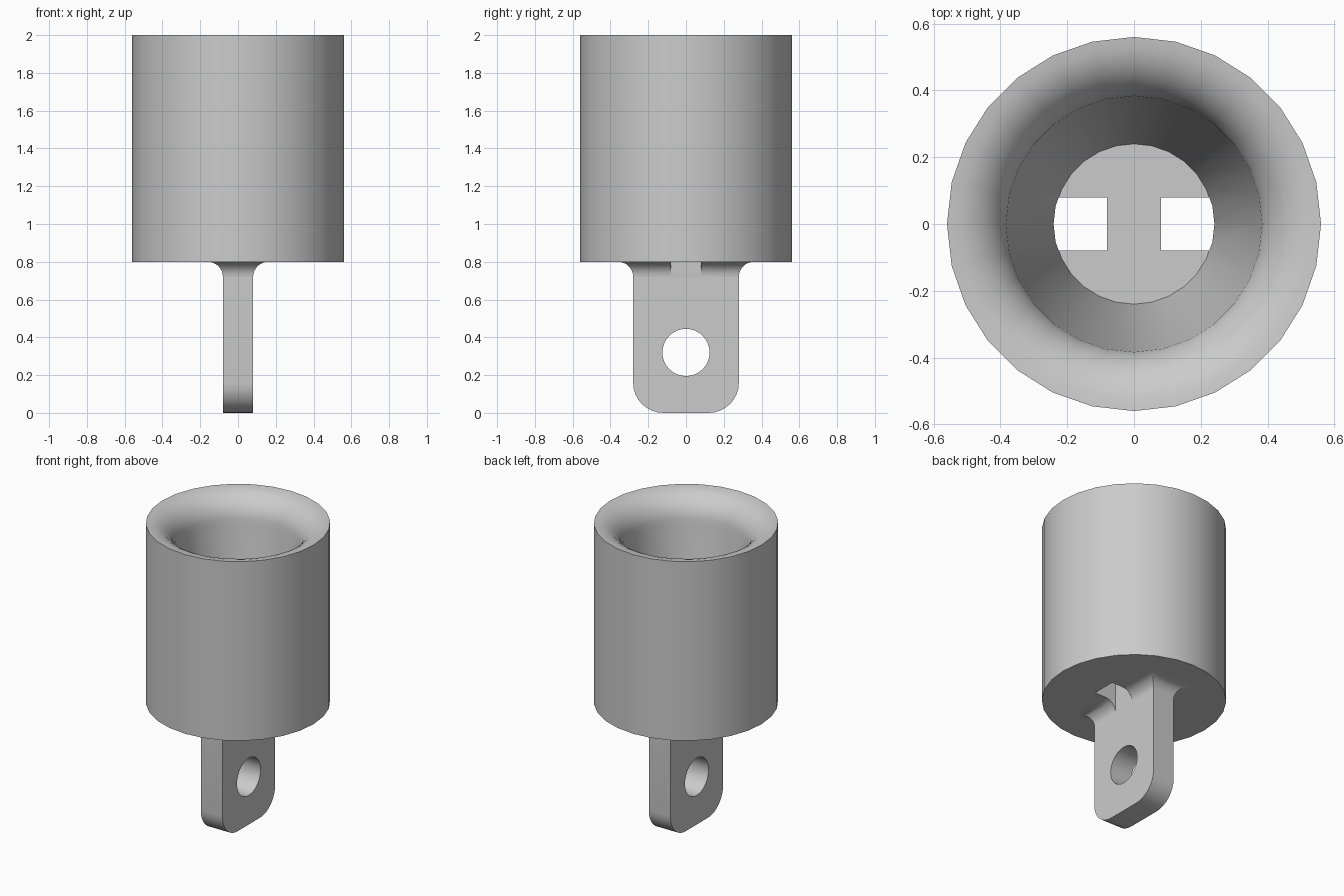
import bpy, bmesh
from math import pi, sin, cos, sqrt, radians
from mathutils import Matrix

cube = bpy.data.objects.get("Cube")
if cube:
    bpy.data.objects.remove(cube, do_unlink=True)

SIDES = 28
R_OUT, R_BORE, R_FLOOR = 0.56, 0.38, 0.24
TOP, BASE, FLOOR = 2.0, 0.8, 0.96
TAB_X, TAB_Y, FILLET = 0.08, 0.28, 0.08

grey = bpy.data.materials.new("plain grey")
grey.use_nodes = True
colour = (0.6, 0.6, 0.6, 1)
grey.diffuse_color = colour
grey.node_tree.nodes["Principled BSDF"].inputs["Base Color"].default_value = colour


def finish(bm, name):
    bmesh.ops.recalc_face_normals(bm, faces=bm.faces)
    mesh = bpy.data.meshes.new(name)
    bm.to_mesh(mesh)
    bm.free()
    mesh.materials.append(grey)
    obj = bpy.data.objects.new(name, mesh)
    bpy.context.collection.objects.link(obj)
    return obj


def loft(rings, name):
    """Skin a stack of equal rings and cap both ends."""
    bm = bmesh.new()
    loops = [[bm.verts.new(p) for p in ring] for ring in rings]
    n = len(loops[0])
    for a, b in zip(loops, loops[1:]):
        for i in range(n):
            j = (i + 1) % n
            bm.faces.new((a[i], a[j], b[j], b[i]))
    bm.faces.new(loops[0][::-1])
    bm.faces.new(loops[-1])
    return finish(bm, name)


def activate(obj):
    bpy.ops.object.select_all(action="DESELECT")
    obj.select_set(True)
    bpy.context.view_layer.objects.active = obj


def cut(obj, cutters):
    activate(obj)
    for c in cutters:
        c.hide_render = True
        mod = obj.modifiers.new("cut", "BOOLEAN")
        mod.operation, mod.solver, mod.object = "DIFFERENCE", "EXACT", c
        bpy.ops.object.modifier_apply(modifier=mod.name)


# Cup: outer wall, rounded lip, tapered bore, flat floor
lip = R_OUT - R_BORE
profile = [(R_OUT, BASE), (R_OUT, TOP)]
for i in range(1, 9):
    a = i / 8 * pi / 2
    profile.append((R_OUT - lip * sin(a), TOP - lip * (1 - cos(a))))
profile.append((R_FLOOR, FLOOR))
angles = [2 * pi * i / SIDES for i in range(SIDES)]
cup = loft([[(r * cos(a), r * sin(a), z) for a in angles] for r, z in profile], "cup")

# Tab: flat plate with rounded lower corners
corner = 0.16
half = [(TAB_Y, BASE - FILLET)]
for i in range(9):
    a = i / 8 * pi / 2
    half.append((TAB_Y - corner + corner * cos(a), corner - corner * sin(a)))
outline = half + [(-y, z) for y, z in reversed(half)]
tab = loft([[(x, y, z) for y, z in outline] for x in (-TAB_X, TAB_X)], "tab")

# Flared root where the tab meets the cup
rings = []
for i in range(9):
    a = i / 8 * pi / 2
    z = BASE - FILLET + FILLET * sin(a)
    x, y = (s + FILLET * (1 - cos(a)) for s in (TAB_X, TAB_Y))
    rings.append([(x, y, z), (-x, y, z), (-x, -y, z), (x, -y, z)])
root = loft(rings, "tab_root")

# Square drain slots on both sides of the tab, cut through floor and root
slots = []
for side in (-1, 1):
    bm = bmesh.new()
    bmesh.ops.create_cube(bm, size=1)
    bmesh.ops.scale(bm, vec=(0.16, 0.16, 0.265), verts=bm.verts)
    bmesh.ops.translate(bm, vec=(side * 0.1605, 0, 0.8325), verts=bm.verts)
    slots.append(finish(bm, "slot_cutter"))
cut(cup, slots)
cut(root, slots)

# Round hole through the tab
bm = bmesh.new()
bmesh.ops.create_cone(bm, cap_ends=True, segments=32, radius1=0.125,
                      radius2=0.125, depth=1,
                      matrix=Matrix.Translation((0, 0, 0.32)) @ Matrix.Rotation(pi / 2, 4, "Y"))
pin = finish(bm, "hole_cutter")
cut(tab, [pin])

for c in slots + [pin]:
    bpy.data.objects.remove(c, do_unlink=True)
for obj in (cup, tab, root):
    activate(obj)
    bpy.ops.object.shade_smooth_by_angle(angle=radians(30))
